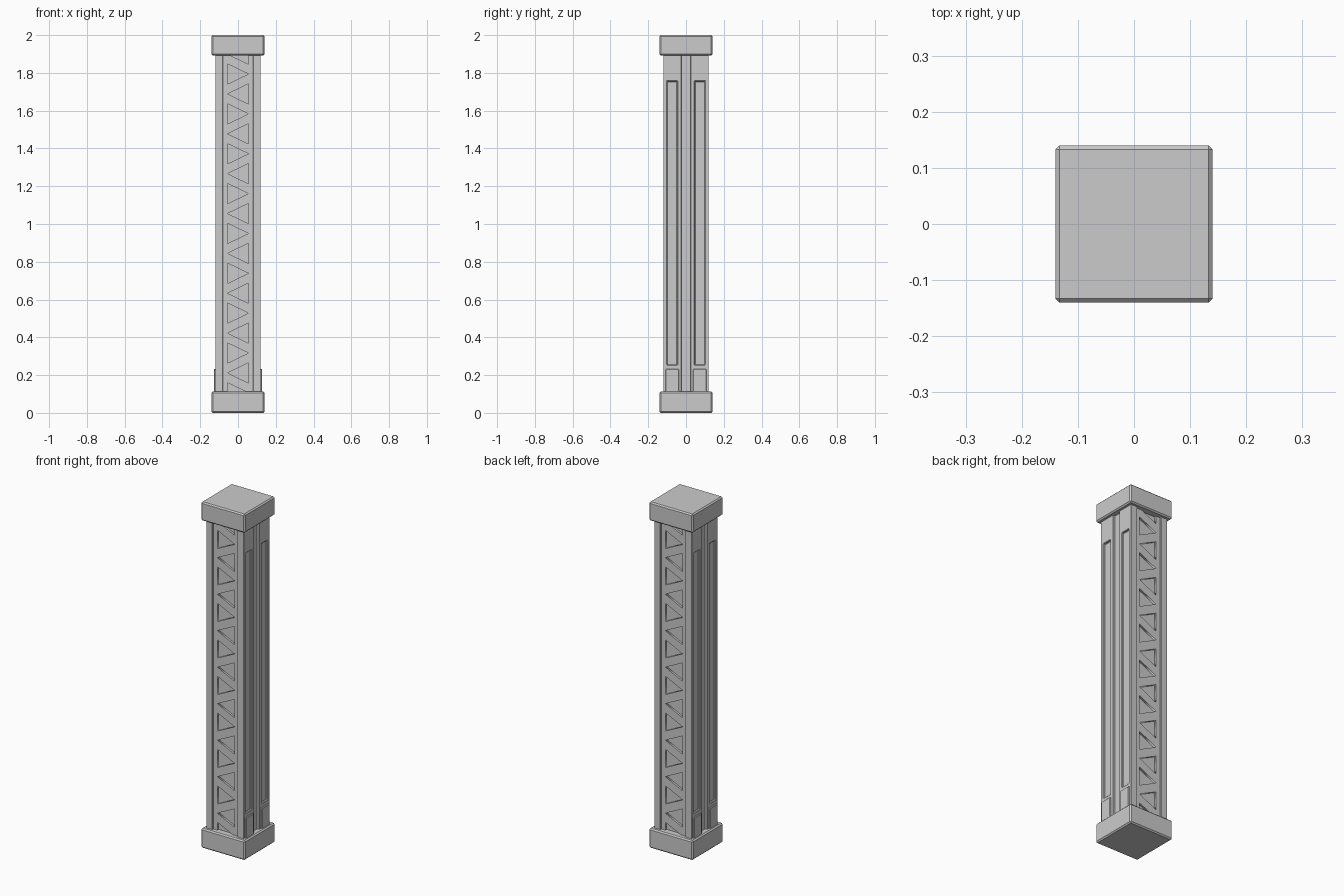
import bpy, bmesh, math
from mathutils import Vector

if "Cube" in bpy.data.objects:
    bpy.data.objects.remove(bpy.data.objects["Cube"])


def box(name, lo, hi, bevel=0.0, mirror=False):
    """Axis-aligned box between two corners, optionally bevelled and mirrored in x and y."""
    lo, hi = Vector(lo), Vector(hi)
    bm = bmesh.new()
    bmesh.ops.create_cube(bm, size=1)
    for v in bm.verts:
        v.co = (lo + hi) / 2 + v.co * (hi - lo)
    me = bpy.data.meshes.new(name)
    bm.to_mesh(me)
    bm.free()
    ob = bpy.data.objects.new(name, me)
    bpy.context.collection.objects.link(ob)
    if bevel:
        m = ob.modifiers.new("Bevel", 'BEVEL')
        m.width, m.segments = bevel, 1
        m.limit_method, m.angle_limit = 'ANGLE', math.radians(60)
    if mirror:
        m = ob.modifiers.new("Mirror", 'MIRROR')
        m.use_axis = (True, True, False)
        centre = bpy.data.objects.get("mirror_centre")
        if centre:
            m.mirror_object = centre
    return ob


def recess(ob, y0, y1, z0, z1, x, depth):
    """Sink a rectangular panel into the face lying at the given x."""
    bm = bmesh.new()
    bm.from_mesh(ob.data)
    for co, no in (((0, y0, 0), (0, 1, 0)), ((0, y1, 0), (0, 1, 0)),
                   ((0, 0, z0), (0, 0, 1)), ((0, 0, z1), (0, 0, 1))):
        geom = bm.verts[:] + bm.edges[:] + bm.faces[:]
        bmesh.ops.bisect_plane(bm, geom=geom, plane_co=co, plane_no=no)
    bm.normal_update()
    panel = []
    for f in bm.faces:
        c = f.calc_center_median()
        if abs(c.x - x) < 1e-4 and y0 < c.y < y1 and z0 < c.z < z1:
            panel.append(f)
    bmesh.ops.inset_region(bm, faces=panel, thickness=0.003, depth=-depth)
    bm.to_mesh(ob.data)
    bm.free()


def lattice(name, angle):
    """Flat plate with alternating triangular holes, drawn as a filled 2D curve."""
    cu = bpy.data.curves.new(name, 'CURVE')
    cu.dimensions, cu.fill_mode, cu.extrude = '2D', 'BOTH', 0.01
    loops = [[(-0.085, 0.03), (0.085, 0.03), (0.085, 1.97), (-0.085, 1.97)]]
    for i in range(18):
        z, s = 0.106 + 0.1055 * i, 1 if i % 2 == 0 else -1
        loops.append([(-0.055 * s, z - 0.053), (-0.055 * s, z + 0.053), (0.055 * s, z)])
    for pts in loops:
        sp = cu.splines.new('POLY')
        sp.points.add(len(pts) - 1)
        for p, (x, z) in zip(sp.points, pts):
            p.co = (x, z, 0, 1)
        sp.use_cyclic_u = True
    ob = bpy.data.objects.new(name, cu)
    bpy.context.collection.objects.link(ob)
    ob.rotation_euler = (math.pi / 2, 0, angle)
    ob.location = (0.1 * math.sin(angle), -0.1 * math.cos(angle), 0)
    bpy.ops.object.select_all(action='DESELECT')
    ob.select_set(True)
    bpy.context.view_layer.objects.active = ob
    bpy.ops.object.convert(target='MESH')


# Base and cap blocks
box("base_block", (-0.14, -0.14, 0), (0.14, 0.14, 0.113), 0.007)
box("cap_block", (-0.14, -0.14, 1.892), (0.14, 0.14, 2), 0.007)

# Inner core, seen through the lattice and in the side grooves
box("core", (-0.106, -0.098, 0.05), (0.106, 0.098, 1.95))

# Four corner beams with sunk side panels
beam = box("corner_beams", (0.08, -0.12, 0.05), (0.12, -0.024, 1.95), 0.002, True)
recess(beam, -0.102, -0.045, 0.253, 1.757, 0.12, 0.01)

# Foot pads on the beams
box("foot_pads", (0.1, -0.108, 0.06), (0.128, -0.038, 0.232), 0.003, True)

# Front and back lattice plates
lattice("front_lattice", 0)
lattice("back_lattice", math.pi)
